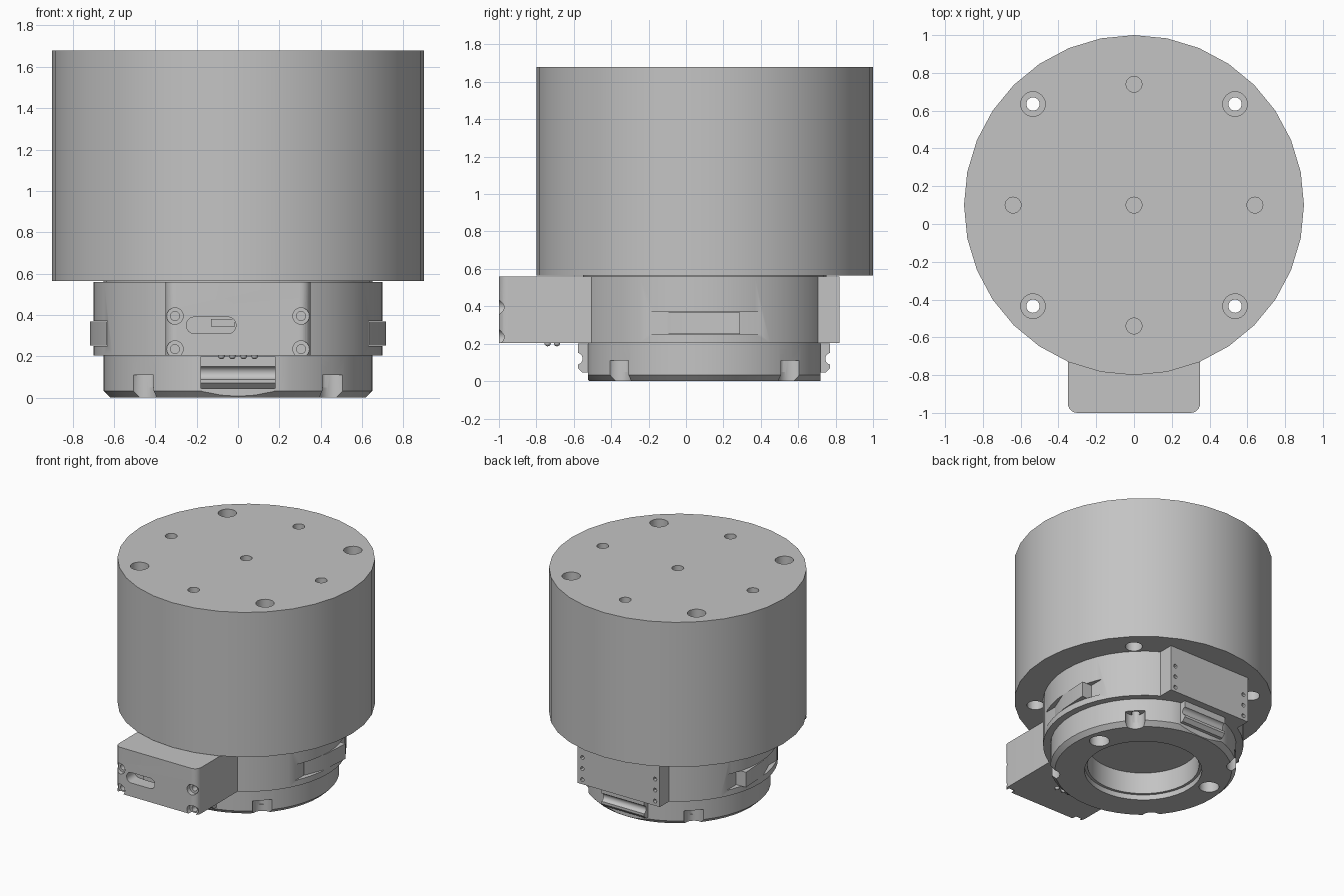
import bpy, math
from mathutils import Vector

if "Cube" in bpy.data.objects:
    bpy.data.objects.remove(bpy.data.objects["Cube"], do_unlink=True)

CY = 0.1  # main axis position along y
grey = bpy.data.materials.new("machined_grey")
grey.use_nodes = True
colour = (0.55, 0.55, 0.55, 1)
grey.diffuse_color = colour
grey.node_tree.nodes["Principled BSDF"].inputs["Base Color"].default_value = colour


def cylinder(name, r, start, end, sides=24):
    a, b = Vector(start), Vector(end)
    bpy.ops.mesh.primitive_cylinder_add(vertices=sides, radius=r, depth=(b - a).length, location=(a + b) / 2)
    ob = bpy.context.object
    ob.rotation_euler = (b - a).to_track_quat("Z", "Y").to_euler()
    ob.name = name
    return ob


def upright(name, r, z0, z1, x=0, y=CY, sides=24):
    return cylinder(name, r, (x, y, z0), (x, y, z1), sides)


def box(name, lo, hi):
    lo, hi = Vector(lo), Vector(hi)
    bpy.ops.mesh.primitive_cube_add(size=1, location=(lo + hi) / 2)
    ob = bpy.context.object
    ob.scale = hi - lo
    bpy.ops.object.transform_apply(location=False, rotation=False, scale=True)
    ob.name = name
    return ob


def prism(name, outline, z0, z1):
    # Extrude an xy outline upwards
    n = len(outline)
    verts = [(x, y, z) for z in (z0, z1) for x, y in outline]
    faces = [list(range(n))[::-1], list(range(n, 2 * n))]
    faces += [(i, (i + 1) % n, n + (i + 1) % n, n + i) for i in range(n)]
    me = bpy.data.meshes.new(name)
    me.from_pydata(verts, [], faces)
    ob = bpy.data.objects.new(name, me)
    bpy.context.collection.objects.link(ob)
    return ob


def apply(ob, mod):
    bpy.context.view_layer.objects.active = ob
    bpy.ops.object.modifier_apply(modifier=mod.name)


def cut(ob, *cutters):
    for c in cutters:
        mod = ob.modifiers.new("cut", "BOOLEAN")
        mod.operation, mod.solver, mod.object = "DIFFERENCE", "EXACT", c
        apply(ob, mod)
        bpy.data.objects.remove(c, do_unlink=True)


def bevel_edges(ob, test, width, segments):
    # Bevel only the edges picked by the test on their two end points
    att = ob.data.attributes.new("bevel_weight_edge", "FLOAT", "EDGE")
    for e in ob.data.edges:
        a, b = (ob.matrix_basis @ ob.data.vertices[i].co for i in e.vertices)
        att.data[e.index].value = 1.0 if test(a, b) else 0.0
    mod = ob.modifiers.new("bevel", "BEVEL")
    mod.limit_method, mod.width, mod.segments = "WEIGHT", width, segments
    apply(ob, mod)


def finish(ob):
    ob.data.materials.clear()
    ob.data.materials.append(grey)
    bpy.ops.object.select_all(action="DESELECT")
    ob.select_set(True)
    bpy.context.view_layer.objects.active = ob
    bpy.ops.object.shade_smooth_by_angle(angle=math.radians(30))


# Large upper drum with plain and counterbored holes
drum = upright("drum", 0.9, 0.565, 1.68, sides=32)
for x, y in ((0, 0), (0.64, 0), (-0.64, 0), (0, 0.64), (0, -0.64)):
    cut(drum, upright("hole", 0.042, 1.45, 1.75, x, CY + y))
for sx in (-1, 1):
    for sy in (-1, 1):
        x, y = 0.535 * sx, CY + 0.535 * sy
        cut(drum, upright("bore", 0.065, 1.5, 1.75, x, y), upright("shaft", 0.035, 0.5, 1.6, x, y),
            upright("lower_bore", 0.06, 0.5, 0.8, x, y))
finish(drum)

# Thin spacer under the drum
finish(upright("spacer", 0.65, 0.55, 0.57, sides=32))

# Collar with a flat-bottomed groove on each side
collar = upright("collar", 0.7, 0.205, 0.56, sides=48)
for s in (-1, 1):
    xs = sorted((0.63 * s, 0.8 * s))
    cut(collar, box("groove", (xs[0], -0.35, 0.25), (xs[1], 0.55, 0.37)))
finish(collar)

# Wedge latch in each groove
for side, s in (("left", 1), ("right", -1)):
    outline = [(0.6, -0.1), (0.635, -0.1), (0.7, 0.06), (0.715, 0.29), (0.6, 0.29)]
    pts = [(x * s, y) for x, y in outline]
    finish(prism(side + "_latch", pts if s > 0 else pts[::-1], 0.252, 0.368))

# Front connector block with rounded corners
block = box("front_block", (-0.35, -1, 0.205), (0.35, -0.2, 0.56))
bevel_edges(block, lambda a, b: a.y < -0.9 and b.y < -0.9 and abs(a.z - b.z) > 0.1, 0.05, 6)
for x in (-0.305, 0.305):
    for z in (0.395, 0.235):
        cut(block, cylinder("pocket", 0.04, (x, -1.1, z), (x, -0.965, z)),
            cylinder("screw_hole", 0.022, (x, -1.1, z), (x, -0.92, z), 16))
# Oblong socket in the block
slot = box("slot", (-0.25, -1.1, 0.31), (-0.01, -0.9, 0.39))
bevel_edges(slot, lambda a, b: abs(a.y - b.y) > 0.1, 0.039, 6)
cut(block, slot)
finish(block)
finish(box("socket_insert", (-0.13, -0.97, 0.345), (-0.015, -0.88, 0.38)))

# Back plate with two columns of small holes
plate = box("back_plate", (-0.35, 0.4, 0.205), (0.35, 0.82, 0.56))
for x in (-0.31, 0.31):
    for z in (0.24, 0.325, 0.41):
        cut(plate, cylinder("pin_hole", 0.015, (x, 0.77, z), (x, 0.9, z), 12))
finish(plate)

# Contact pins under the front block
for x in (-0.08, -0.027, 0.027, 0.08):
    for y in (-0.74, -0.69):
        bpy.ops.mesh.primitive_uv_sphere_add(segments=12, ring_count=8, radius=0.017, location=(x, y, 0.203))
        bpy.context.object.name = "contact_pin"
        finish(bpy.context.object)

# Lower ring: chamfered foot, flats front and back, stepped bore
ring = upright("lower_ring", 0.65, 0, 0.207, sides=48)
bevel_edges(ring, lambda a, b: a.z < 0.01 and b.z < 0.01, 0.032, 1)
cut(ring, box("front_flat", (-0.5, -0.9, -0.1), (0.5, -0.525, 0.3)),
    box("back_flat", (-0.5, 0.72, -0.1), (0.5, 1, 0.3)),
    upright("bore", 0.39, -0.1, 0.3, sides=48),
    upright("bore_lip", 0.41, -0.1, 0.04, sides=48))
# Four rim notches with a screw hole above, and two dowel holes
for i in range(4):
    a = math.pi * (0.25 + 0.5 * i)
    dx, dy = math.cos(a), math.sin(a)
    cut(ring, upright("notch", 0.07, -0.1, 0.11, 0.655 * dx, CY + 0.655 * dy),
        upright("screw_hole", 0.03, 0.05, 0.17, 0.61 * dx, CY + 0.61 * dy, 16))
for x in (-0.5, 0.5):
    cut(ring, upright("dowel_hole", 0.07, -0.1, 0.12, x, CY + 0.12))
finish(ring)

# Grooved rails on the flats
for name, y0, y1, groove in (("front_rail", -0.578, -0.5, -0.585), ("back_rail", 0.69, 0.77, 0.777)):
    rail = box(name, (-0.182, y0, 0.045), (0.182, y1, 0.2))
    outer = min(y0, y1) if groove < 0 else max(y0, y1)
    bevel_edges(rail, lambda a, b: abs(a.x - b.x) > 0.1 and abs(a.y - outer) < 0.01 and a.z < 0.1, 0.025, 1)
    cut(rail, cylinder("groove", 0.032, (-0.3, groove, 0.12), (0.3, groove, 0.12)))
    finish(rail)
